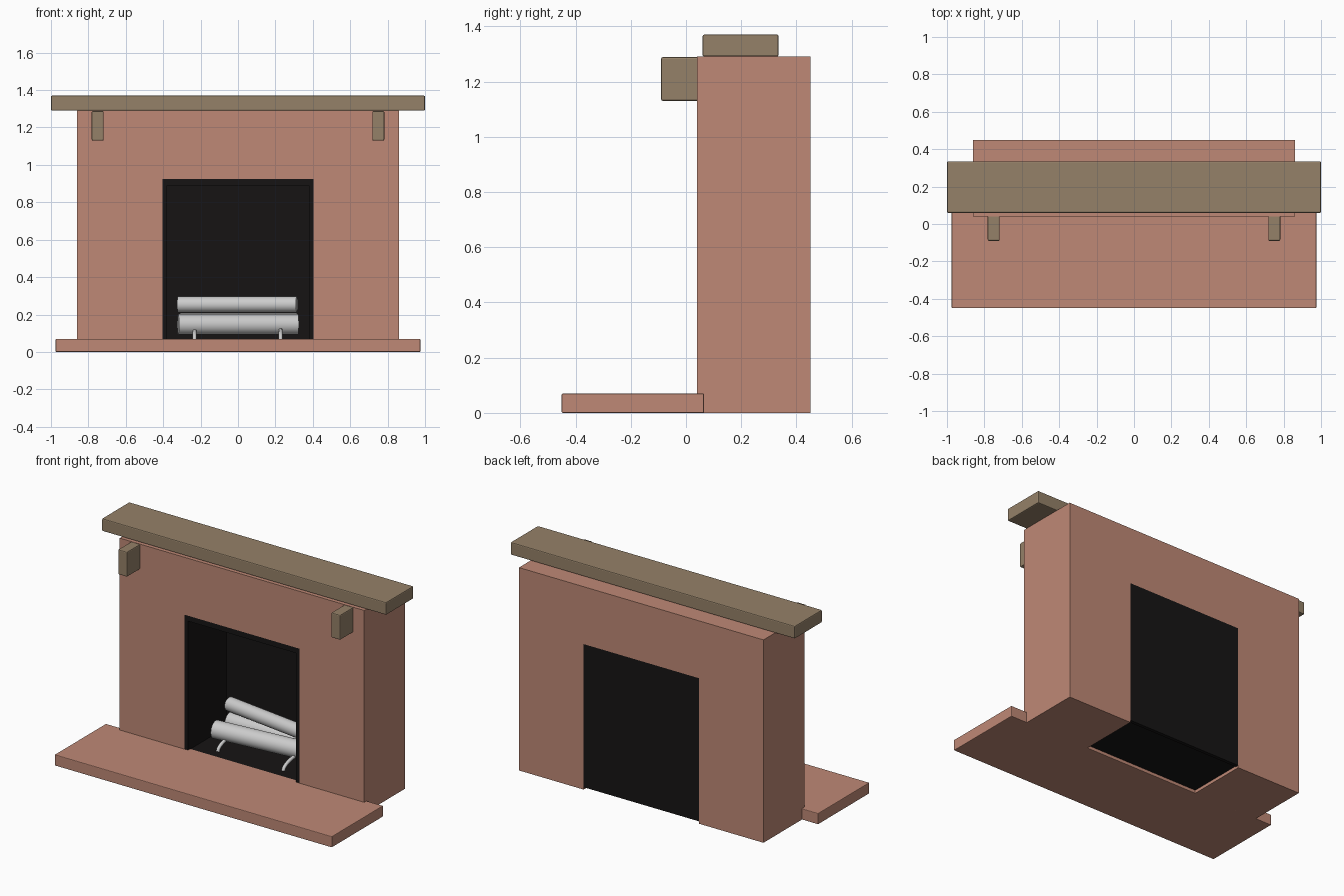
import bpy
import math
from mathutils import Vector

if "Cube" in bpy.data.objects:
    bpy.data.objects.remove(bpy.data.objects["Cube"], do_unlink=True)


def material(name, rgb):
    mat = bpy.data.materials.new(name)
    mat.use_nodes = True
    mat.diffuse_color = (*rgb, 1)
    bsdf = mat.node_tree.nodes["Principled BSDF"]
    bsdf.inputs["Base Color"].default_value = (*rgb, 1)
    bsdf.inputs["Roughness"].default_value = 0.8
    return mat


brick = material("brick", (0.52, 0.25, 0.18))
wood = material("wood", (0.30, 0.22, 0.14))
soot = material("soot", (0.008, 0.007, 0.007))


def box(name, xs, ys, zs, mat, bevel=0.0):
    """Box from its extents on each axis."""
    spans = (xs, ys, zs)
    bpy.ops.mesh.primitive_cube_add(size=1, location=[sum(s) / 2 for s in spans])
    ob = bpy.context.object
    ob.name = name
    ob.scale = [s[1] - s[0] for s in spans]
    bpy.ops.object.transform_apply(location=False, rotation=False, scale=True)
    ob.data.materials.append(mat)
    if bevel:
        mod = ob.modifiers.new("soft_edges", "BEVEL")
        mod.width = bevel
        mod.segments = 2
    return ob


def log(name, start, end, radius):
    """Round log between two end points."""
    a, b = Vector(start), Vector(end)
    bpy.ops.mesh.primitive_cylinder_add(vertices=32, radius=radius,
                                        depth=(b - a).length, location=(a + b) / 2)
    ob = bpy.context.object
    ob.name = name
    ob.rotation_euler = (b - a).to_track_quat("Z", "Y").to_euler()
    bpy.ops.object.shade_smooth_by_angle(angle=math.radians(40))


def andiron(name, x):
    """Low bent bar that carries the logs."""
    curve = bpy.data.curves.new(name, "CURVE")
    curve.dimensions = "3D"
    curve.bevel_depth = 0.011
    curve.bevel_resolution = 3
    curve.use_fill_caps = True
    steps = 20
    spline = curve.splines.new("POLY")
    spline.points.add(steps)
    for i, point in enumerate(spline.points):
        t = math.pi * i / steps
        point.co = (x, 0.27 - 0.14 * math.cos(t), 0.068 + 0.05 * math.sin(t), 1)
    spline.use_smooth = True
    ob = bpy.data.objects.new(name, curve)
    bpy.context.collection.objects.link(ob)


# Masonry
front, back = 0.04, 0.45
open_x, open_top = 0.405, 0.925
box("hearth", (-0.975, 0.975), (-0.45, 0.065), (0, 0.07), brick, 0.004)
box("right_pier", (-0.86, -open_x), (front, back), (0, open_top), brick)
box("left_pier", (open_x, 0.86), (front, back), (0, open_top), brick)
box("chimney_breast", (-0.86, 0.86), (front, back), (open_top, 1.29), brick)

# Mantel and its brackets
box("mantel_shelf", (-1, 1), (0.06, 0.335), (1.29, 1.37), wood, 0.006)
for side, s in (("right", -1), ("left", 1)):
    box(side + "_bracket", (0.75 * s - 0.032, 0.75 * s + 0.032),
        (-0.09, front + 0.02), (1.13, 1.288), wood, 0.006)

# Firebox lining, open at the front
wall = 0.025
lining = (front + 0.001, back - 0.001)
box("firebox_back", (-open_x, open_x), (0.428, back), (0.015, open_top), soot)
box("firebox_floor", (-open_x, open_x), lining, (0.02, 0.068), soot)
box("firebox_top", (-open_x, open_x), lining, (open_top - 0.035, open_top), soot)
box("firebox_right_wall", (-open_x, wall - open_x), lining, (0.02, open_top), soot)
box("firebox_left_wall", (open_x - wall, open_x), lining, (0.02, open_top), soot)

# Logs on two andirons
log("front_log", (-0.32, 0.23, 0.147), (0.32, 0.29, 0.147), 0.055)
log("rear_log", (-0.31, 0.36, 0.155), (0.315, 0.37, 0.155), 0.053)
log("top_log", (-0.32, 0.372, 0.254), (0.315, 0.285, 0.254), 0.043)
andiron("right_andiron", -0.232)
andiron("left_andiron", 0.228)
